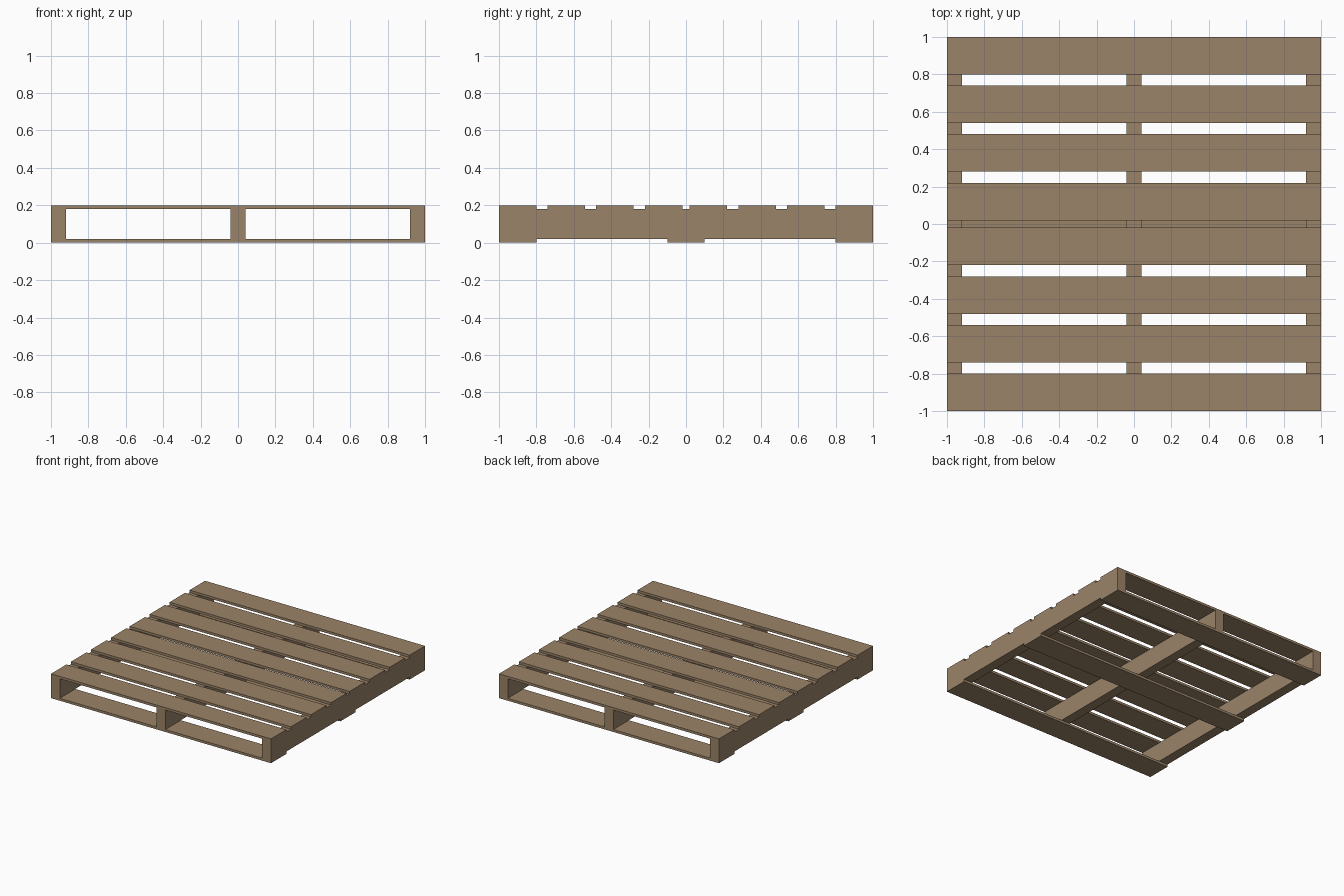
import bpy

if "Cube" in bpy.data.objects:
    bpy.data.objects.remove(bpy.data.objects["Cube"])

wood = bpy.data.materials.new("pallet_wood")
wood.diffuse_color = (0.33, 0.23, 0.14, 1)
wood.use_nodes = True
wood.node_tree.nodes["Principled BSDF"].inputs["Base Color"].default_value = wood.diffuse_color


def box(name, x, y, z):
    """Box from (min, max) ranges on each axis."""
    bpy.ops.mesh.primitive_cube_add(size=1)
    ob = bpy.context.object
    ob.name = name
    ob.data.name = name
    for v in ob.data.vertices:
        for i, (lo, hi) in enumerate((x, y, z)):
            v.co[i] = lo if v.co[i] < 0 else hi
    ob.data.materials.append(wood)
    return ob


H, T = 0.2, 0.02        # overall height, board thickness
W, PITCH = 0.2, 0.26    # board width, top board spacing

# Stringers running front to back
for side, x0 in (("left", -1.0), ("middle", -0.04), ("right", 0.92)):
    box(f"{side}_stringer", (x0, x0 + 0.08), (-1, 1), (T, H - T))

# Top deck boards, mirrored front/back about the narrow centre gap
for i in range(4):
    y0 = -1 + i * PITCH
    box(f"front_top_board_{i + 1}", (-1, 1), (y0, y0 + W), (H - T, H))
    box(f"back_top_board_{i + 1}", (-1, 1), (-y0 - W, -y0), (H - T, H))

# Bottom boards
for place, yc in (("front", -0.9), ("middle", 0.0), ("back", 0.9)):
    box(f"{place}_bottom_board", (-1, 1), (yc - W / 2, yc + W / 2), (0, T))
